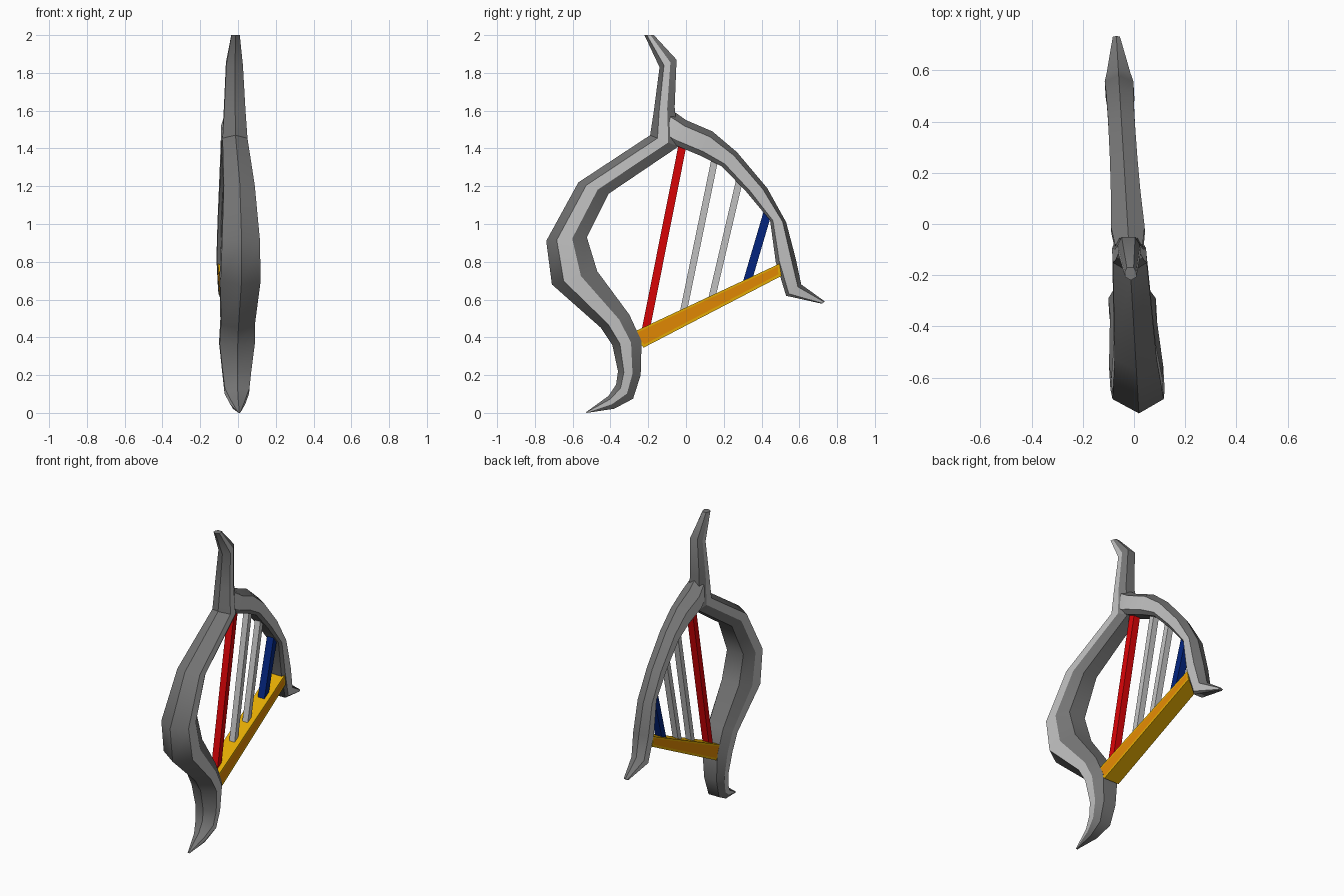
import bpy, bmesh
from mathutils import Vector

if "Cube" in bpy.data.objects:
    bpy.data.objects.remove(bpy.data.objects["Cube"])

def material(name, rgb):
    m = bpy.data.materials.new(name)
    m.diffuse_color = (*rgb, 1)
    m.use_nodes = True
    m.node_tree.nodes["Principled BSDF"].inputs["Base Color"].default_value = m.diffuse_color
    return m

GREY = material("frame dark grey", (0.18, 0.18, 0.18))
SILVER = material("silver", (0.54, 0.54, 0.54))
RED = material("string red", (0.70, 0.001, 0.002))
BLUE = material("string blue", (0.001, 0.018, 0.21))
YELLOW = material("soundboard yellow", (0.78, 0.41, 0.001))
ORANGE = material("inlay orange", (0.76, 0.25, 0.001))

def plane_x(y):
    """The whole instrument is turned slightly about the vertical."""
    return -0.025 - 0.06 * y

def finish(name, bm, *mats):
    bmesh.ops.recalc_face_normals(bm, faces=bm.faces)
    me = bpy.data.meshes.new(name)
    bm.to_mesh(me)
    bm.free()
    for m in mats:
        me.materials.append(m)
    ob = bpy.data.objects.new(name, me)
    bpy.context.collection.objects.link(ob)
    return ob

def loft(sections, profile, side_strips=(), smooth=False, creases=()):
    """sections: (y, z) one edge, (y, z) other edge, half width in x."""
    bm = bmesh.new()
    rings = []
    for a, b, w in sections:
        a, b = Vector(a), Vector(b)
        ring = []
        for u, t in profile:
            p = a.lerp(b, t)
            ring.append(bm.verts.new((plane_x(p.x) + u * w, p.x, p.y)))
        rings.append(ring)
    n = len(profile)
    for r, s in zip(rings, rings[1:]):
        for k in range(n):
            f = bm.faces.new((r[k], r[(k + 1) % n], s[(k + 1) % n], s[k]))
            f.smooth = smooth
            f.material_index = int(k in side_strips)
    bm.faces.new(rings[0])
    bm.faces.new(rings[-1])
    if smooth:
        # Smooth along the length, sharp across the section
        for r, s in zip(rings, rings[1:]):
            for v, w in zip(r, s):
                bm.edges.get((v, w)).smooth = False
        for i in (0, len(rings) - 1, *creases):
            for k in range(n):
                bm.edges.get((rings[i][k], rings[i][(k + 1) % n])).smooth = False
    return bm

# Ridge on the outside, flat on the inside; strips 1 and 5 are the silver sides
RIDGED = [(0, 0), (1, .26), (1, .64), (.6, 1), (-.6, 1), (-1, .64), (-1, .26)]
NECK = [(0, 0), (1, .22), (1, .82), (.7, 1), (-.7, 1), (-1, .82), (-1, .22)]
SQUARE = [(-1, 0), (1, 0), (1, 1), (-1, 1)]
SIDES = (1, 5)

# Bowed pillar rising into the top horn
finish("pillar_and_horn", loft([
    ((-.53, .003), (-.525, .0), .006),
    ((-.41, .09), (-.38, .022), .04),
    ((-.37, .15), (-.28, .075), .065),
    ((-.36, .22), (-.24, .20), .075),
    ((-.39, .36), (-.235, .38), .093),
    ((-.45, .45), (-.30, .52), .090),
    ((-.71, .68), (-.47, .75), .106),
    ((-.74, .91), (-.525, .93), .10),
    ((-.57, 1.22), (-.41, 1.16), .082),
    ((-.19, 1.47), (-.04, 1.41), .066),
    ((-.17, 1.60), (-.06, 1.62), .056),
    ((-.14, 1.83), (-.05, 1.87), .044),
    ((-.22, 2.0), (-.17, 2.0), .022),
], RIDGED, SIDES, True, (9,)), GREY, SILVER)

# Curved neck ending in a pointed tip
finish("neck", loft([
    ((-.07, 1.60), (-.12, 1.45), .054),
    ((.0, 1.55), (-.04, 1.41), .066),
    ((.14, 1.49), (.08, 1.36), .058),
    ((.27, 1.38), (.19, 1.305), .054),
    ((.43, 1.19), (.32, 1.17), .052),
    ((.53, 1.01), (.445, 1.02), .053),
    ((.58, .82), (.475, .80), .056),
    ((.61, .68), (.53, .62), .046),
    ((.735, .59), (.72, .578), .014),
], NECK, SIDES, True), GREY, SILVER)

# Soundboard, with an inset orange panel on both sides
bm = loft([((-.285, .425), (-.225, .345), .055),
           ((.495, .79), (.505, .725), .052)], SQUARE)
bmesh.ops.recalc_face_normals(bm, faces=bm.faces)
panels = [f for f in bm.faces if abs(f.normal.x) > 0.8]
bmesh.ops.inset_individual(bm, faces=panels, thickness=0.018)
for f in panels:
    f.material_index = 1
finish("soundboard", bm, YELLOW, ORANGE)

# Strings: lower end, upper end, thickness, colour
STRINGS = [
    ("red_string", (-.215, .43), (-.02, 1.41), .042, RED),
    ("first_silver_string", (-.015, .53), (.152, 1.34), .036, SILVER),
    ("second_silver_string", (.135, .60), (.285, 1.24), .036, SILVER),
    ("blue_string", (.32, .68), (.432, 1.06), .044, BLUE),
]
for name, lo, hi, d, mat in STRINGS:
    lo, hi = Vector(lo), Vector(hi)
    along = (hi - lo).normalized()
    side = Vector((along.y, -along.x)) * d / 2
    finish(name, loft([(lo - side, lo + side, d * .55),
                       (hi - side, hi + side, d * .55)], SQUARE), mat)
